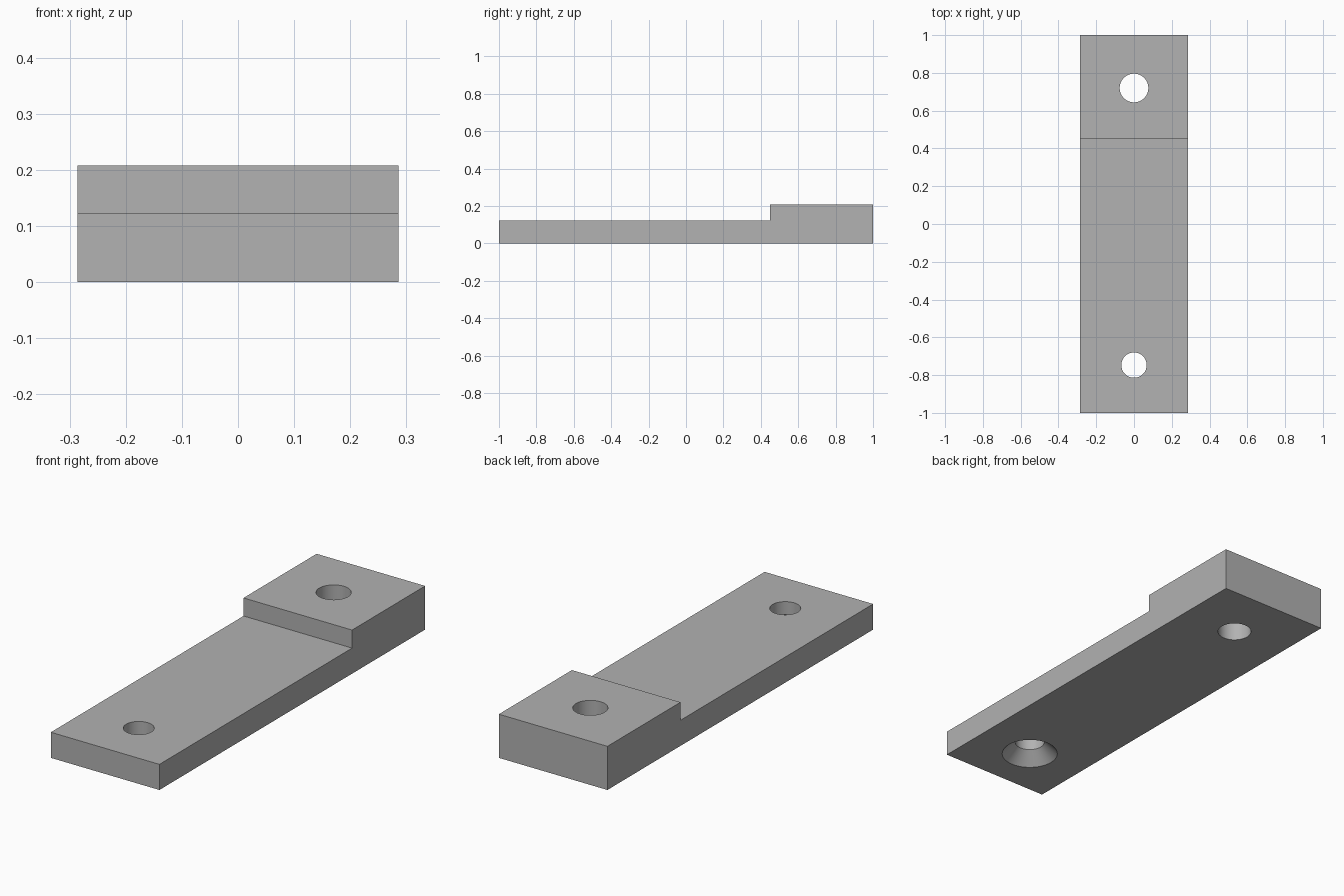
import bpy, bmesh, math
from mathutils import Matrix

cube = bpy.data.objects.get("Cube")
if cube:
    bpy.data.objects.remove(cube, do_unlink=True)

HALF_W, STEP_Y, LOW, HIGH = 0.286, 0.45, 0.122, 0.208
FRONT_Y, BACK_Y = -0.747, 0.72
FRONT_R, BACK_R, SINK_R = 0.067, 0.076, 0.127
SINK_DEPTH = 0.06

grey = bpy.data.materials.new("plain grey")
grey.use_nodes = True
colour = (0.445, 0.445, 0.445, 1)
grey.diffuse_color = colour
grey.node_tree.nodes["Principled BSDF"].inputs["Base Color"].default_value = colour


def make_object(name, bm):
    bmesh.ops.recalc_face_normals(bm, faces=bm.faces)
    mesh = bpy.data.meshes.new(name)
    bm.to_mesh(mesh)
    bm.free()
    mesh.materials.append(grey)
    obj = bpy.data.objects.new(name, mesh)
    bpy.context.collection.objects.link(obj)
    return obj


def cone_cutter(name, y, r_low, r_high, z_low, z_high):
    bm = bmesh.new()
    bmesh.ops.create_cone(bm, cap_ends=True, segments=64, radius1=r_low,
                          radius2=r_high, depth=z_high - z_low,
                          matrix=Matrix.Translation((0, y, (z_low + z_high) / 2)))
    return make_object(name, bm)


# Stepped plate: side profile extruded across the width
bm = bmesh.new()
profile = [(-1, 0), (1, 0), (1, HIGH), (STEP_Y, HIGH), (STEP_Y, LOW), (-1, LOW)]
side = bm.faces.new([bm.verts.new((-HALF_W, y, z)) for y, z in profile])
extruded = bmesh.ops.extrude_face_region(bm, geom=[side])["geom"]
bmesh.ops.translate(bm, vec=(2 * HALF_W, 0, 0),
                    verts=[v for v in extruded if isinstance(v, bmesh.types.BMVert)])
plate = make_object("stepped_plate", bm)

# Through holes, and a conical countersink under the front hole
over = 0.02
cutters = [
    cone_cutter("back_hole_cutter", BACK_Y, BACK_R, BACK_R, -over, HIGH + over),
    cone_cutter("front_hole_cutter", FRONT_Y, FRONT_R, FRONT_R, -over, LOW + over),
    cone_cutter("countersink_cutter", FRONT_Y, SINK_R + over, FRONT_R, -over, SINK_DEPTH),
]
bpy.context.view_layer.objects.active = plate
plate.select_set(True)
for cutter in cutters:
    mod = plate.modifiers.new(cutter.name, "BOOLEAN")
    mod.operation = "DIFFERENCE"
    mod.solver = "EXACT"
    mod.object = cutter
    bpy.ops.object.modifier_apply(modifier=mod.name)
    bpy.data.objects.remove(cutter, do_unlink=True)

# Smooth hole walls, crisp edges
bpy.ops.object.shade_smooth_by_angle(angle=math.radians(30))
